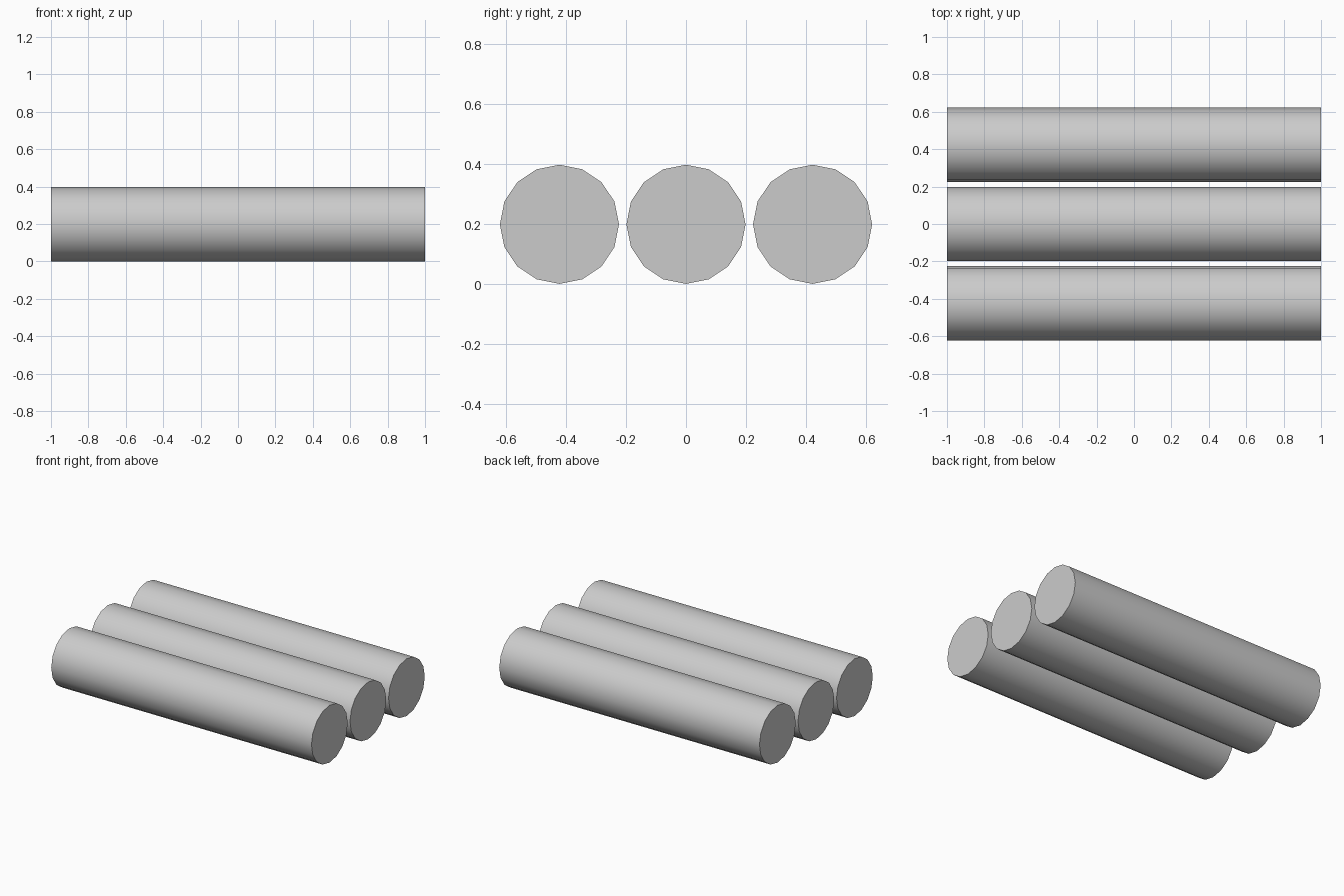
import bpy
from math import pi

cube = bpy.data.objects.get("Cube")
if cube:
    bpy.data.objects.remove(cube, do_unlink=True)

RADIUS = 0.199
LENGTH = 2.0
SPACING = 0.423

# Plain grey for every log
grey = bpy.data.materials.new("light_grey")
grey.use_nodes = True
colour = (0.6, 0.6, 0.6, 1)
grey.diffuse_color = colour
grey.node_tree.nodes["Principled BSDF"].inputs["Base Color"].default_value = colour


def add_log(name, y):
    """Sixteen-sided cylinder lying along x, smooth around, flat at the ends."""
    bpy.ops.mesh.primitive_cylinder_add(
        vertices=16, radius=RADIUS, depth=LENGTH,
        location=(0, y, RADIUS), rotation=(0, pi / 2, 0))
    log = bpy.context.object
    log.name = log.data.name = name
    log.data.materials.append(grey)
    bpy.ops.object.transform_apply(location=False, rotation=True, scale=True)
    bpy.ops.object.shade_smooth_by_angle(angle=pi / 6)


# Row of three parallel logs
for step, name in enumerate(("front_log", "middle_log", "back_log"), start=-1):
    add_log(name, step * SPACING)
